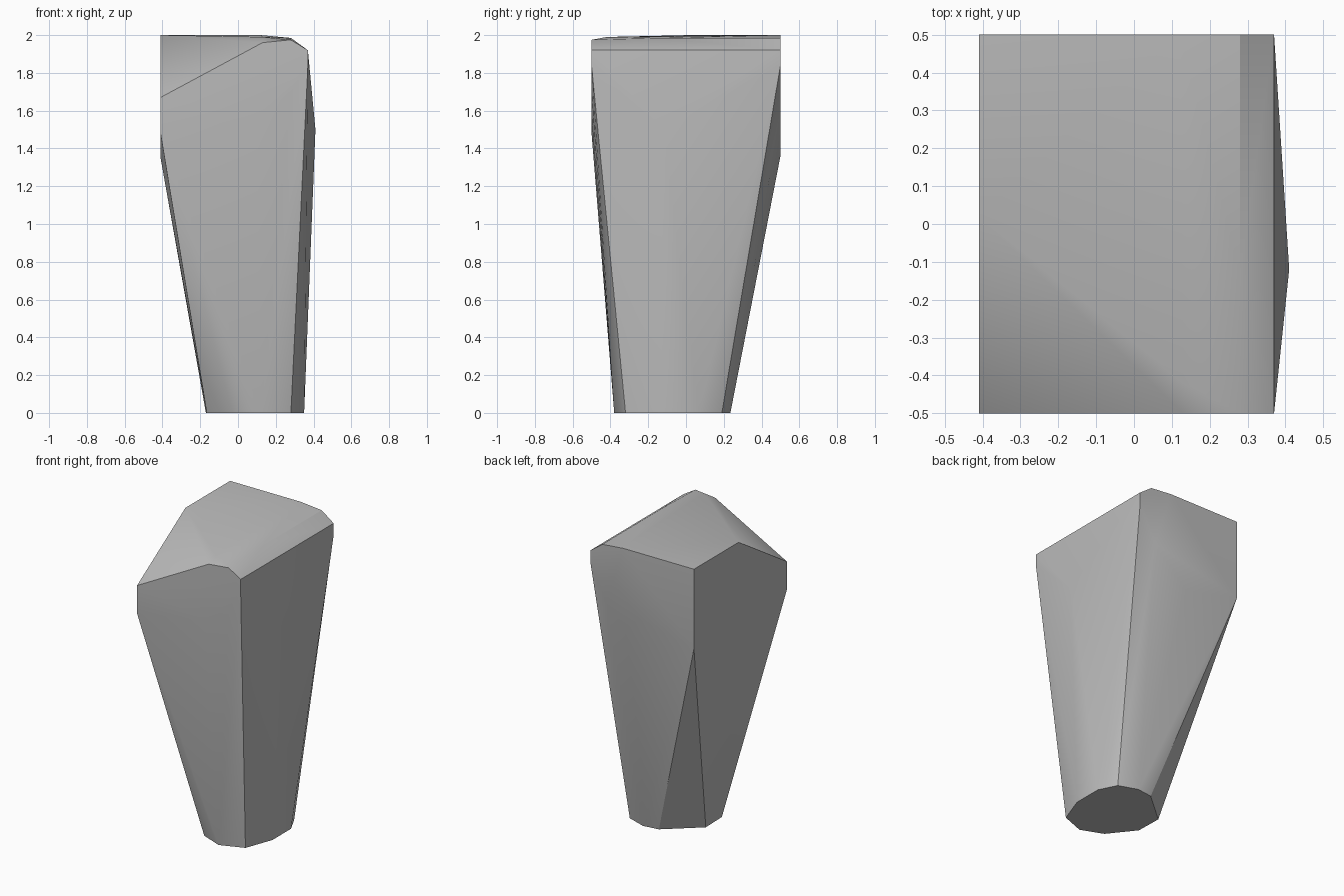
import bpy, bmesh, math

cube = bpy.data.objects.get("Cube")
if cube:
    bpy.data.objects.remove(cube, do_unlink=True)

# Plain stone colour
grey = bpy.data.materials.new("stone_grey")
grey.use_nodes = True
colour = (0.5, 0.5, 0.5, 1)
grey.diffuse_color = colour
grey.node_tree.nodes["Principled BSDF"].inputs["Base Color"].default_value = colour

LEFT, RIGHT, FRONT, BACK = -0.41, 0.37, -0.5, 0.5

# Narrow flat foot outline
foot = [(0.28, -0.32), (0.35, -0.13), (0.35, 0.07), (0.29, 0.19), (0.16, 0.235),
        (0.05, 0.22), (-0.17, 0.03), (-0.165, -0.15), (-0.03, -0.32), (0.12, -0.38)]
points = [(x, y, 0) for x, y in foot]

# Lower rim of the upright faces, where the taper begins
points += [(x, FRONT, z) for x, z in ((LEFT, 1.48), (0.1, 1.57), (0.28, 1.7), (RIGHT, 1.84))]
points += [(x, BACK, z) for x, z in ((LEFT, 1.46), (0, 1.36), (0.25, 1.6), (RIGHT, 1.84))]
points += [(LEFT, 0, 1.35), (0.41, -0.12, 1.5)]

# Top plateau, sloped front corner and bevelled side
points += [(LEFT, BACK, 2), (LEFT, 0.02, 2), (0.13, -0.42, 1.99), (0.12, BACK, 2),
           (0.28, -0.13, 1.985), (0.28, BACK, 1.985)]
points += [(LEFT, FRONT, 1.67), (0.13, FRONT, 1.96), (0.28, FRONT, 1.975)]
points += [(RIGHT, y, 1.92) for y in (FRONT, BACK)]

# Wrap the outline points in one solid
bm = bmesh.new()
for p in points:
    bm.verts.new(p)
hull = bmesh.ops.convex_hull(bm, input=bm.verts)
loose = {g for g in hull["geom_interior"] + hull["geom_unused"]
         if isinstance(g, bmesh.types.BMVert)}
bmesh.ops.delete(bm, geom=list(loose), context="VERTS")
bmesh.ops.dissolve_limit(bm, angle_limit=math.radians(1),
                         verts=bm.verts, edges=bm.edges)
bmesh.ops.recalc_face_normals(bm, faces=bm.faces)
mesh = bpy.data.meshes.new("tapered_stone")
bm.to_mesh(mesh)
bm.free()
mesh.materials.append(grey)

stone = bpy.data.objects.new("tapered_stone", mesh)
bpy.context.collection.objects.link(stone)
bpy.ops.object.select_all(action="DESELECT")
stone.select_set(True)
bpy.context.view_layer.objects.active = stone
bpy.ops.object.shade_smooth_by_angle(angle=math.radians(30))
